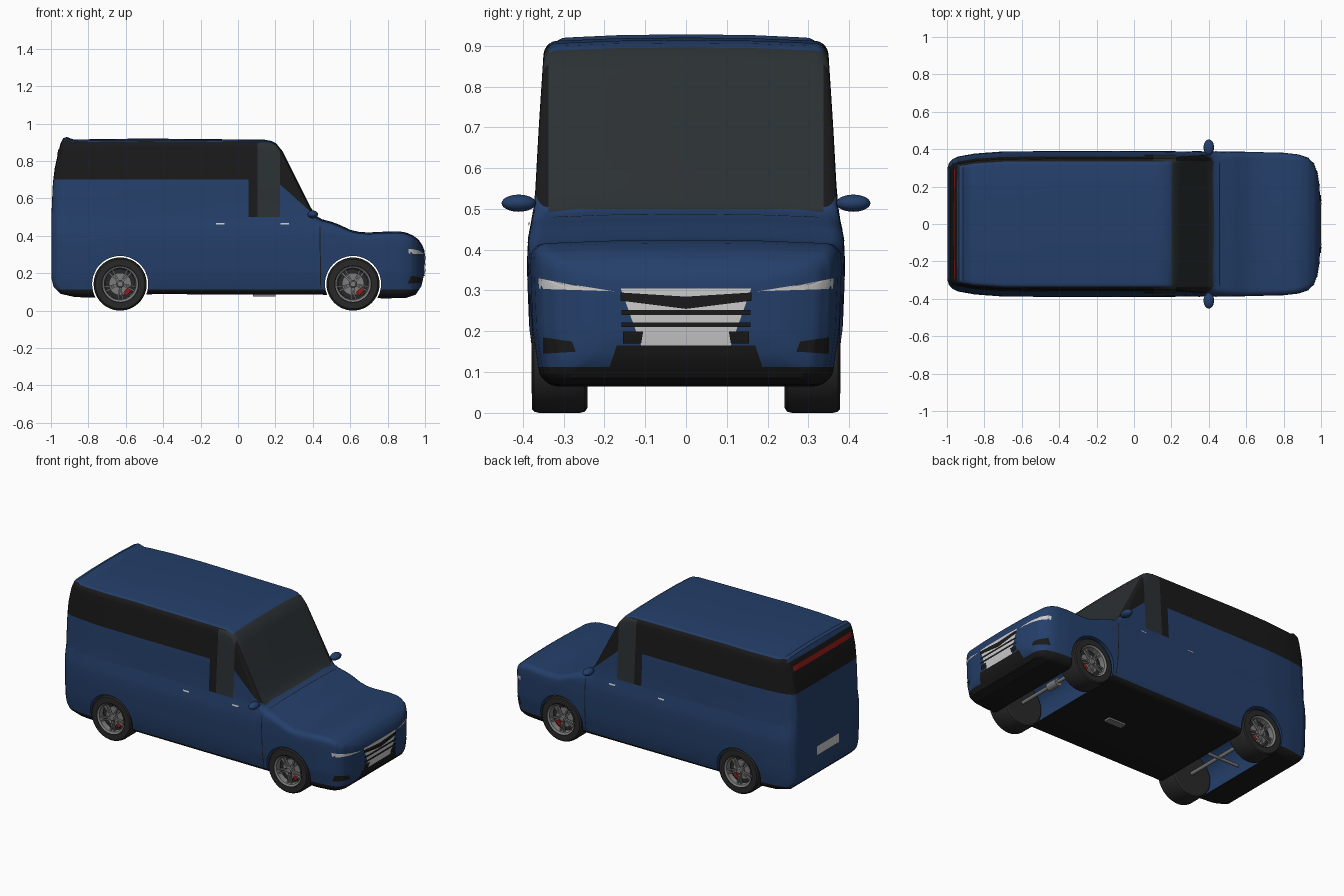
import bpy, bmesh, math
from mathutils import Vector, Matrix
from mathutils.bvhtree import BVHTree

if "Cube" in bpy.data.objects:
    bpy.data.objects.remove(bpy.data.objects["Cube"])


def material(name, r, g, b):
    m = bpy.data.materials.new(name)
    m.diffuse_color = (r, g, b, 1)
    m.use_nodes = True
    m.node_tree.nodes["Principled BSDF"].inputs["Base Color"].default_value = m.diffuse_color
    return m


BLUE = material("blue_paint", .018, .05, .145)
BLACK = material("black_trim", .01, .01, .011)
GLASS = material("dark_glass", .024, .03, .033)
RUBBER = material("rubber", .022, .022, .022)
WHITE = material("pale_chrome", .7, .7, .7)
STEEL = material("steel", .2, .2, .2)
RED = material("red", .3, .01, .01)


def finish(name, bm, mats, smooth=True):
    bmesh.ops.recalc_face_normals(bm, faces=bm.faces)
    me = bpy.data.meshes.new(name)
    bm.to_mesh(me)
    bm.free()
    ob = bpy.data.objects.new(name, me)
    bpy.context.collection.objects.link(ob)
    for m in mats:
        me.materials.append(m)
    if smooth:
        shade(ob)
    return ob


def shade(ob):
    bpy.ops.object.select_all(action='DESELECT')
    ob.select_set(True)
    bpy.context.view_layer.objects.active = ob
    bpy.ops.object.shade_smooth_by_angle(angle=math.radians(32))


def interp(keys, x):
    if x <= keys[0][0]:
        return keys[0][1]
    for (a, p), (b, q) in zip(keys, keys[1:]):
        if x <= b:
            return p + (q - p) * (x - a) / (b - a)
    return keys[-1][1]


# Body curves: roof line, floor line, plan half-width, section half-width
TOP = [(-.997, .52), (-.99, .68), (-.98, .76), (-.965, .83), (-.95, .89), (-.935, .922), (-.915, .928),
       (-.88, .915), (-.5, .92), (.14, .914), (.18, .907), (.205, .893), (.24, .85), (.31, .71), (.39, .55),
       (.42, .505), (.45, .488), (.5, .475), (.54, .46), (.6, .432), (.65, .42), (.7, .418), (.8, .423),
       (.86, .424), (.9, .417), (.935, .402), (.965, .38), (.985, .35), (.997, .32)]
FLOOR = [(-.997, .17), (-.985, .125), (-.95, .09), (-.87, .072), (-.78, .07), (-.45, .088), (.45, .085),
         (.78, .065), (.9, .068), (.95, .085), (.98, .13), (.997, .2)]
PLAN = [(-.997, .30), (-.99, .325), (-.97, .347), (-.94, .361), (-.85, .377), (-.7, .388), (-.4, .39),
        (.5, .389), (.8, .381), (.88, .372), (.93, .355), (.96, .325), (.98, .275), (.99, .22), (.997, .12)]
SIDE = [(.06, .352), (.1, .368), (.2, .384), (.35, .39), (.43, .388), (.5, .372), (.7, .361), (.9, .348)]


def section(x):
    zt, zb = interp(TOP, x), interp(FLOOR, x)
    hw = lambda z: interp(PLAN, x) * interp(SIDE, z) / .39
    r = min(.032, (zt - zb) * .3)
    c = .008
    zs = zt - c
    half = [(0, zb), (hw(zb) * .5, zb)]
    for i in range(6):
        a = math.pi / 2 * i / 5
        z = zb + r * (1 - math.cos(a))
        half.append((hw(z) - r * (1 - math.sin(a)), z))
    for i in range(1, 16):
        z = zb + r + (zs - zb - 2 * r) * i / 16
        half.append((hw(z), z))
    for i in range(6):
        a = math.pi / 2 * i / 5
        z = zs - r * (1 - math.sin(a))
        half.append((hw(z) - r * (1 - math.cos(a)), z))
    half += [(hw(zs) * .5, zt - c * .25), (0, zt)]
    return half + [(-y, z) for y, z in half[-2:0:-1]]


# Body shell lofted along its length
bm = bmesh.new()
xs = sorted({round(k[0], 3) for t in (TOP, FLOOR, PLAN) for k in t} | {round(-.9 + .05 * i, 3) for i in range(37)})
rings = [[bm.verts.new((x, y, z)) for y, z in section(x)] for x in xs]
for a, b in zip(rings, rings[1:]):
    for i in range(len(a)):
        j = (i + 1) % len(a)
        bm.faces.new((a[i], a[j], b[j], b[i]))
bm.faces.new(rings[0])
bm.faces.new(rings[-1])
bmesh.ops.recalc_face_normals(bm, faces=bm.faces)
bvh = BVHTree.FromBMesh(bm)

# Clean colour borders: trim, belt, pillars and windscreen
for co, no in [((0, 0, .112), (0, 0, 1)), ((0, 0, .5), (0, 0, 1)), ((0, 0, .7), (0, 0, 1)), ((0, 0, .895), (0, 0, 1)),
               ((.055, 0, 0), (1, 0, 0)), ((.105, 0, 0), (1, 0, 0)), ((.225, 0, 0), (1, 0, 0)), ((.2, 0, 0), (1, 0, 0)),
               ((0, .337, 0), (0, 1, 0)), ((0, -.337, 0), (0, 1, 0)), ((.23, 0, .67), (.17, 0, .19))]:
    bmesh.ops.bisect_plane(bm, geom=bm.verts[:] + bm.edges[:] + bm.faces[:], dist=1e-5, plane_co=co, plane_no=no)


def paint(c, n):
    if c.z < .112:
        return 1
    if c.x > .2 and c.z > .495 and n.x > .3 and abs(n.y) < .5 and abs(c.y) < .337:
        return 2
    if abs(n.y) > .5 or n.x < -.4 or abs(c.y) > .337:
        if c.z > .895:
            return 1 if n.x > -.4 else 0
        if c.x < .055:
            return 1 if c.z > .7 else 0
        if c.x < .105:
            return 1 if c.z > .5 else 0
        if c.x < .225:
            return 2 if c.z > .5 else 0
        return 1 if c.z > .5 and (c.x - .23) * .17 + (c.z - .67) * .19 > 0 else 0
    return 0


for f in bm.faces:
    f.material_index = paint(f.calc_center_median(), f.normal)
body = finish("body_shell", bm, [BLUE, BLACK, GLASS], smooth=False)

# Wheel channels cut through the body
AXLES = {"rear": -.63, "front": .615}
for name, x in AXLES.items():
    cut = bmesh.new()
    bmesh.ops.create_cone(cut, cap_ends=True, segments=48, radius1=.15, radius2=.15, depth=1.2,
                          matrix=Matrix.Translation((x, 0, .142)) @ Matrix.Rotation(math.pi / 2, 4, 'X'))
    cutter = finish(name + "_arch_cutter", cut, [BLUE], smooth=False)
    cutter.hide_render = True
    mod = body.modifiers.new("arch", 'BOOLEAN')
    mod.object, mod.operation, mod.solver = cutter, 'DIFFERENCE', 'EXACT'
    bpy.context.view_layer.objects.active = body
    bpy.ops.object.modifier_apply(modifier=mod.name)
    bpy.data.objects.remove(cutter)
shade(body)


# Thin panel laid on the body surface: four corners projected along a direction
def panel(name, mat, d, corners, off=.003, nu=16, nv=3):
    d = Vector(d)
    a, b, c, e = [Vector(p) for p in corners]
    bm = bmesh.new()
    grid = []
    for j in range(nv + 1):
        row = []
        for i in range(nu + 1):
            p = a.lerp(b, i / nu).lerp(e.lerp(c, i / nu), j / nv)
            hit = bvh.ray_cast(p + d * 3, -d)[0] or bvh.find_nearest(p)[0]
            row.append(bm.verts.new(hit + d * off))
        grid.append(row)
    for r, s in zip(grid, grid[1:]):
        for i in range(nu):
            bm.faces.new((r[i], r[i + 1], s[i + 1], s[i]))
    return finish(name, bm, [mat])


def nose(name, mat, pts, off=.003):
    return panel(name, mat, (1, 0, 0), [(0, y, z) for y, z in pts], off)


# Nose: grille, bars, intake, lamps
nose("grille", WHITE, [(-.16, .305), (.16, .305), (.11, .165), (-.11, .165)])
for s, side in ((1, "left"), (-1, "right")):
    nose(side + "_grille_upper_bar", BLACK, [(0, .285), (s * .16, .295), (s * .16, .275), (0, .255)], .005)
    nose(side + "_grille_side", BLACK, [(s * .105, .2), (s * .155, .2), (s * .155, .17), (s * .11, .17)], .005)
    nose(side + "_headlight", WHITE, [(s * .175, .298), (s * .36, .304), (s * .362, .33), (s * .3, .318)])
    nose(side + "_fog_recess", BLACK, [(s * .27, .15), (s * .35, .145), (s * .35, .185), (s * .28, .175)])
for i, z in enumerate((.24, .21)):
    nose("grille_bar_%d" % i, BLACK, [(-.158, z + .012), (.158, z + .012), (.158, z), (-.158, z)], .005)
nose("lower_intake", BLACK, [(-.17, .165), (.17, .165), (.19, .105), (-.19, .105)])

# Tail: light strip and plate
panel("tail_light", RED, (-1, 0, 0), [(0, -.325, .865), (0, .325, .865), (0, .325, .835), (0, -.325, .835)])
panel("rear_plate", WHITE, (-1, 0, 0), [(0, -.11, .3), (0, .11, .3), (0, .11, .245), (0, -.11, .245)])

# Bonnet seam, door handles, mirrors
panel("bonnet_seam", BLACK, (0, 0, 1), [(.455, -.36, 0), (.455, .36, 0), (.459, .36, 0), (.459, -.36, 0)], .001)
for s, side in ((1, "left"), (-1, "right")):
    panel(side + "_door_seam", BLACK, (0, s, 0),
          [(.435, 0, .45), (.44, 0, .12), (.445, 0, .12), (.44, 0, .45)], .001)
    for i, x in enumerate((-.095, .25)):
        panel("%s_door_handle_%d" % (side, i), WHITE, (0, s, 0),
              [(x - .022, 0, .468), (x + .022, 0, .468), (x + .022, 0, .459), (x - .022, 0, .459)], .006)
    bm = bmesh.new()
    bmesh.ops.create_uvsphere(bm, u_segments=24, v_segments=14, radius=1, matrix=Matrix.Translation(
        (.4, s * .41, .514)) @ Matrix.Diagonal((.028, .042, .021, 1)))
    finish(side + "_mirror", bm, [BLUE])


def lathe(name, x, s, profile, mat, n=48):
    bm = bmesh.new()
    rows = [[bm.verts.new((x + r * math.cos(2 * math.pi * i / n), s * y, .142 + r * math.sin(2 * math.pi * i / n)))
             for i in range(n)] for r, y in profile]
    for a, b in zip(rows, rows[1:]):
        for i in range(n):
            bm.faces.new((a[i], a[(i + 1) % n], b[(i + 1) % n], b[i]))
    bmesh.ops.remove_doubles(bm, verts=bm.verts, dist=1e-5)
    return finish(name, bm, [mat])


def box(name, mat, size, matrix):
    bm = bmesh.new()
    bmesh.ops.create_cube(bm, size=1, matrix=matrix @ Matrix.Diagonal((*size, 1)))
    return finish(name, bm, [mat], smooth=False)


def rod(name, r, length, loc, axis):
    bm = bmesh.new()
    bmesh.ops.create_cone(bm, cap_ends=True, segments=20, radius1=r, radius2=r, depth=length,
                          matrix=Matrix.Translation(loc) @ Matrix.Rotation(math.pi / 2, 4, axis))
    return finish(name, bm, [STEEL])


# Wheels with rims, spokes and calipers
for end, x in AXLES.items():
    for s, side in ((1, "left"), (-1, "right")):
        tag = end + "_" + side
        lathe(tag + "_tyre", x, s, [(0, .242), (.13, .242), (.139, .248), (.142, .26), (.142, .36), (.139, .372),
                                    (.132, .378), (.098, .378), (.09, .37), (.088, .33), (0, .33)], RUBBER)
        lathe(tag + "_rim", x, s, [(.083, .34), (.09, .374), (.095, .379), (.085, .372), (.08, .34)], STEEL)
        lathe(tag + "_brake_disc", x, s, [(0, .331), (.06, .331), (.06, .34), (0, .34)], STEEL)
        lathe(tag + "_hub", x, s, [(0, .34), (.02, .34), (.02, .365), (.014, .37), (0, .37)], STEEL)
        base = Matrix.Translation((x, s * .358, .142))
        for k in range(5):
            for d in (-.14, .14):
                rot = Matrix.Rotation(2 * math.pi * k / 5 + .3 + d, 4, 'Y')
                box("%s_spoke_%d%s" % (tag, k, "a" if d < 0 else "b"), STEEL, (.072, .014, .008),
                    base @ rot @ Matrix.Translation((.05, 0, 0)))
        box(tag + "_caliper", RED, (.025, .014, .045), Matrix.Translation((x, s * .343, .142))
            @ Matrix.Rotation(.75, 4, 'Y') @ Matrix.Translation((.055, 0, 0)))
    # Running gear
    rod(end + "_axle", .011, .5, (x, 0, .142), 'X')
rod("drive_shaft", .009, .27, (-.63, 0, .135), 'Y')
rod("front_drive_unit", .025, .08, (.615, .03, .14), 'X')
box("muffler", STEEL, (.12, .045, .02), Matrix.Translation((.14, 0, .085)))
